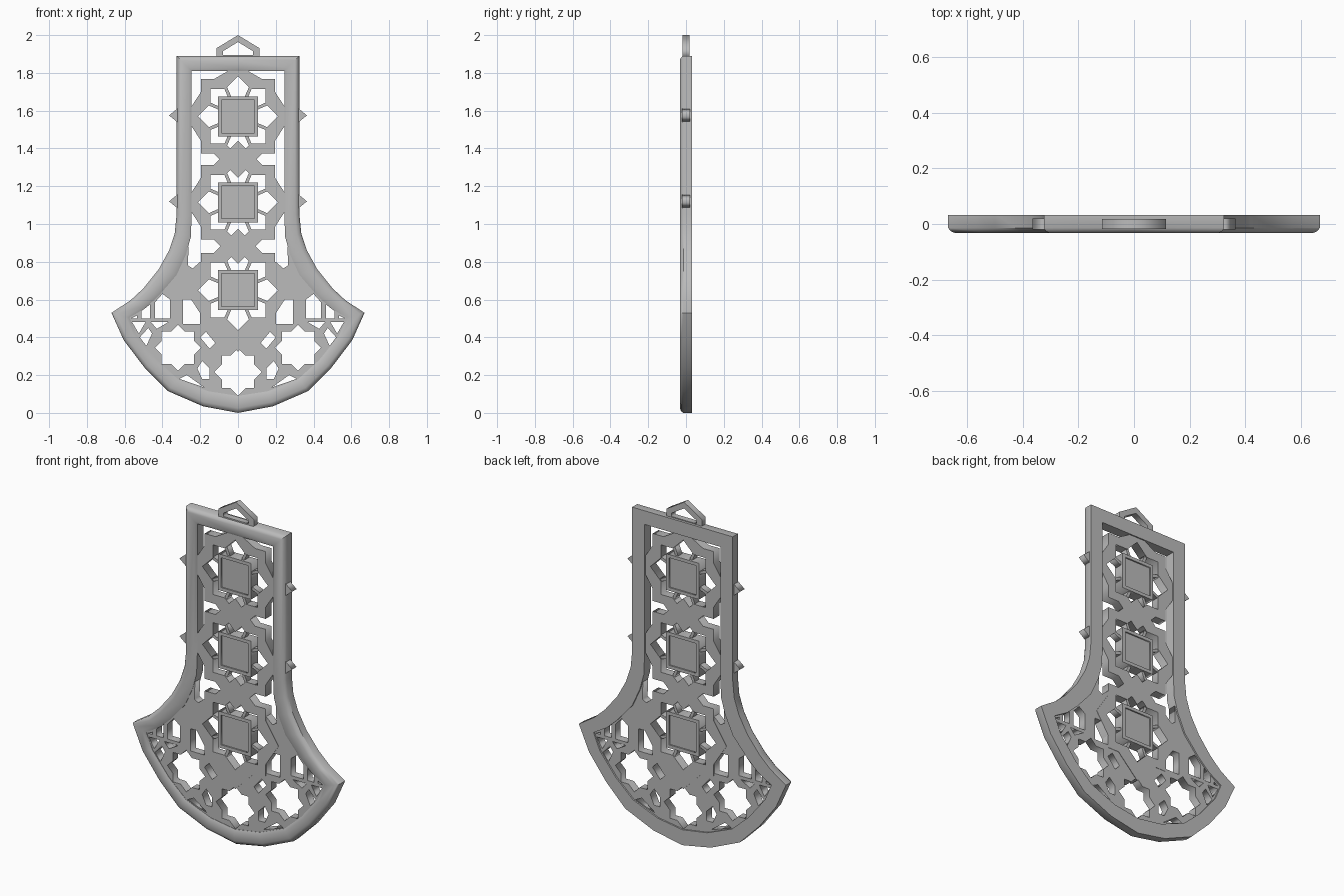
import bpy, bmesh
from math import sin, cos, pi, radians, sqrt
from mathutils import Matrix

cube = bpy.data.objects.get("Cube")
if cube:
    bpy.data.objects.remove(cube, do_unlink=True)

metal = bpy.data.materials.new("grey_metal")
metal.use_nodes = True
grey = (0.5, 0.5, 0.5, 1)
metal.diffuse_color = grey
metal.node_tree.nodes["Principled BSDF"].inputs["Base Color"].default_value = grey


def add_object(name, mesh):
    mesh.materials.clear()
    mesh.materials.append(metal)
    obj = bpy.data.objects.new(name, mesh)
    bpy.context.scene.collection.objects.link(obj)
    return obj


def plate(name, loops, half, mirrored=False):
    """Upright plate from closed x-z loops; inner loops become holes."""
    curve = bpy.data.curves.new(name + "_outline", "CURVE")
    curve.dimensions = "2D"
    curve.fill_mode = "BOTH"
    curve.extrude = half
    for loop in loops:
        spline = curve.splines.new("POLY")
        spline.points.add(len(loop) - 1)
        for point, (x, z) in zip(spline.points, loop):
            point.co = (x, z, 0, 1)
        spline.use_cyclic_u = True
    temp = bpy.data.objects.new(name + "_temp", curve)
    bpy.context.scene.collection.objects.link(temp)
    mesh = bpy.data.meshes.new_from_object(
        temp.evaluated_get(bpy.context.evaluated_depsgraph_get()))
    bpy.data.objects.remove(temp, do_unlink=True)
    bpy.data.curves.remove(curve)
    mesh.transform(Matrix.Rotation(radians(90), 4, "X"))
    mesh.name = name
    obj = add_object(name, mesh)
    if mirrored:
        obj.modifiers.new("mirror", "MIRROR").use_mirror_merge = False
    return obj


def square(z, h):
    return [(-h, z - h), (h, z - h), (h, z + h), (-h, z + h)]


def octagram(cx, cz, half, tip, first=0, count=16):
    """Square of the given half width crossed with a diamond of the given tip."""
    points = []
    for k in range(first, first + count):
        if k % 4 == 0:
            r = tip
        elif k % 2 == 0:
            r = half * sqrt(2)
        else:
            r = sqrt(half ** 2 + (tip - half) ** 2)
        a = k * pi / 8
        if k % 2:
            # concave corner where the square meets the diamond
            s, d = half, tip - half
            x, z = (s, d) if abs(cos(a)) > abs(sin(a)) else (d, s)
            x, z = x * (1 if cos(a) > 0 else -1), z * (1 if sin(a) > 0 else -1)
        else:
            x, z = r * cos(a), r * sin(a)
        points.append((cx + x, cz + z))
    return points


def mirrored_loop(half_points):
    """Close a half outline that starts and ends on the centre line."""
    return half_points + [(-x, z) for x, z in half_points[-2:0:-1]]


# Outer frame: rounded front, flat back
outer = mirrored_loop([
    (0, 1.89), (.325, 1.89), (.325, 1.05), (.335, .95), (.365, .86),
    (.42, .76), (.5, .66), (.57, .595), (.67, .53), (.605, .385),
    (.495, .24), (.37, .115), (.185, .035), (0, 0)])
inner = mirrored_loop([
    (0, 1.81), (.245, 1.81), (.245, 1.05), (.25, .93), (.275, .84),
    (.325, .73), (.42, .62), (.49, .555), (.575, .505), (.535, .41),
    (.43, .28), (.32, .18), (.16, .115), (0, .09)])
section = [(0, .033), (0, -.014), (.1, -.026), (.28, -.033),
           (.8, -.033), (1, -.026), (1, .033)]
bm = bmesh.new()
rings = []
for (ox, oz), (ix, iz) in zip(outer, inner):
    rings.append([bm.verts.new((ox + (ix - ox) * t, y, oz + (iz - oz) * t))
                  for t, y in section])
for a, b in zip(rings, rings[1:] + rings[:1]):
    for j in range(len(section)):
        k = (j + 1) % len(section)
        bm.faces.new((a[j], a[k], b[k], b[j]))
bmesh.ops.recalc_face_normals(bm, faces=bm.faces)
frame_mesh = bpy.data.meshes.new("outer_frame")
bm.to_mesh(frame_mesh)
bm.free()
frame = add_object("outer_frame", frame_mesh)
bpy.context.view_layer.objects.active = frame
frame.select_set(True)
bpy.ops.object.shade_smooth_by_angle(angle=radians(35))

# Column of star rings, each with a square gem held by eight spokes
STAR_HALF, STAR_TIP = .145, .212
for name, z in (("top", 1.57), ("middle", 1.115), ("lower", .65)):
    plate(name + "_star_ring",
          [[(max(-.28, min(.28, x)), min(zz, 1.84))
            for x, zz in octagram(0, z, .197, .325)],
           octagram(0, z, STAR_HALF, STAR_TIP)], .026)
    plate(name + "_gem_setting", [square(z, .106), square(z, .087)], .032)
    plate(name + "_gem", [square(z, .09)], .024)
    corners = octagram(0, z, STAR_HALF + .01, STAR_TIP + .01)[1::2]
    for i, (x, zz) in enumerate(corners):
        dx, dz = x, zz - z
        nx, nz = -dz * .05, dx * .05
        s = .58
        plate(f"{name}_spoke_{i}",
              [[(dx * s + nx, z + dz * s + nz), (dx * s - nx, z + dz * s - nz),
                (x - nx, zz - nz), (x + nx, zz + nz)]], .02)

# Pierced fan below the column, half of it mirrored
bottom_star = octagram(0, .217, .086, .125, first=-4, count=9)
fan = [(0, .055)] + bottom_star + [
    (0, .40), (.09, .48), (.17, .48), (.17, .57), (.235, .65), (.17, .73),
    (.17, .8), (.2, .8), (.24, .765), (.265, .78), (.262, .88), (.3, .86),
    (.37, .75), (.46, .64), (.53, .575), (.62, .52), (.57, .4), (.46, .26),
    (.34, .15), (.17, .08)]
fan_holes = [
    octagram(.318, .345, .086, .122),
    [(.2, .47), (.29, .47), (.29, .6), (.235, .6), (.2, .56)],
    [(.36, .5), (.44, .5), (.44, .585), (.4, .63), (.36, .6)],
    [(.465, .5), (.51, .5), (.51, .54), (.465, .575)],
    [(.535, .5), (.565, .5), (.535, .515)],
    [(.37, .48), (.46, .48), (.43, .445)],
    [(.49, .48), (.56, .48), (.525, .42)],
    [(.455, .42), (.475, .45), (.52, .4), (.485, .355)],
    [(.12, .37), (.17, .43), (.2, .40), (.15, .34)],
    [(.15, .235), (.19, .275), (.215, .235), (.19, .18), (.15, .18)],
    [(.18, .135), (.31, .18), (.27, .2)],
]
plate("pierced_fan", [fan] + fan_holes, .024, mirrored=True)

# Hanging loop
plate("hanging_loop", [
    [(-.115, 1.88), (.115, 1.88), (.115, 1.93), (0, 2), (-.115, 1.93)],
    [(-.08, 1.895), (.08, 1.895), (.08, 1.915), (0, 1.963), (-.08, 1.915)]], .018)

# Small pointed studs on both sides
for name, z in (("top", 1.575), ("middle", 1.12)):
    plate(name + "_side_stud",
          [[(.31, z - .045), (.365, z), (.31, z + .045)]], .02, mirrored=True)
